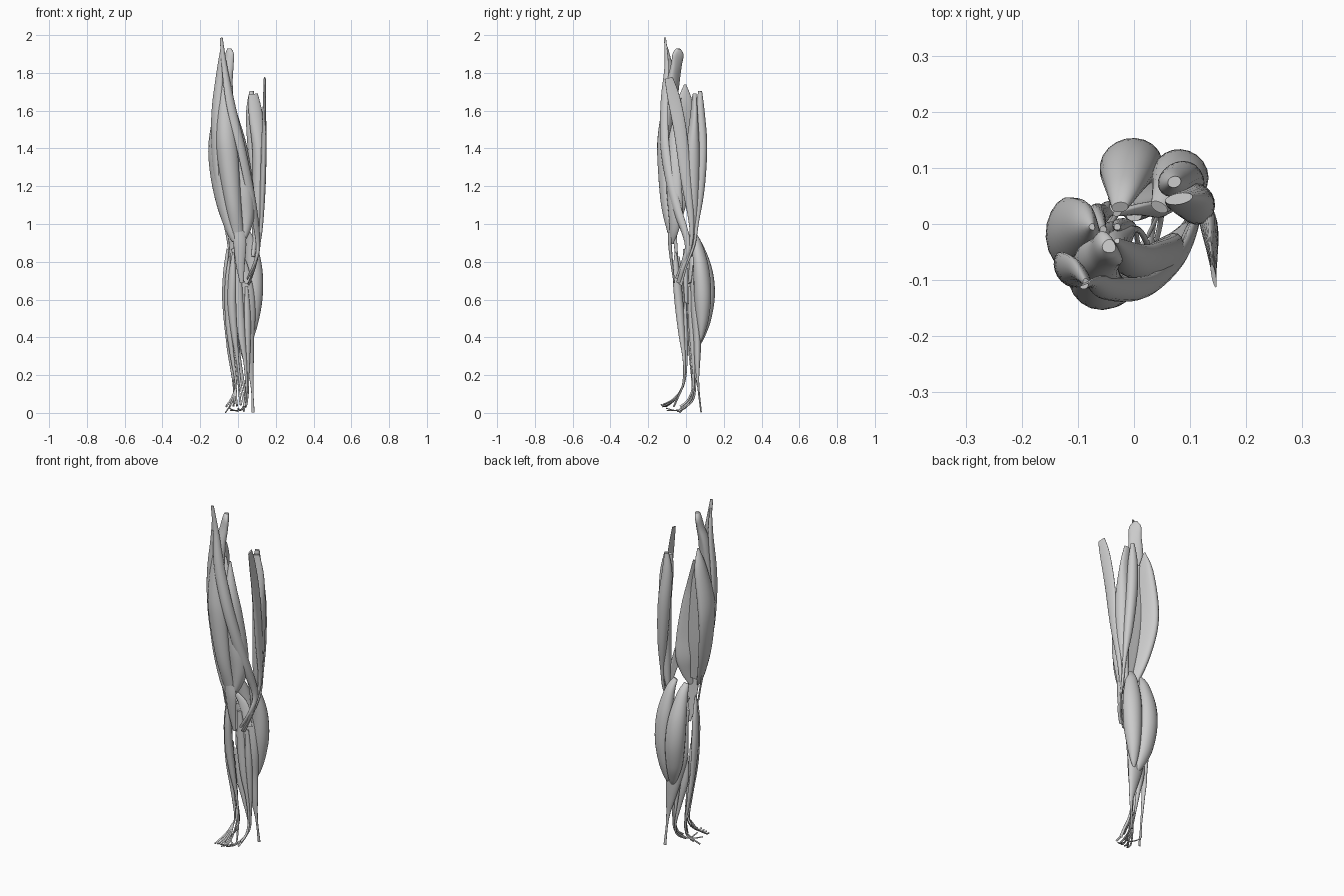
import bpy, bmesh, math
from mathutils import Vector

SIDES, STEPS = 20, 6


def spline(p0, p1, p2, p3, t):
    return [0.5 * (2 * b + (c - a) * t + (2 * a - 5 * b + 4 * c - d) * t * t
                   + (3 * b - a - 3 * c + d) * t ** 3)
            for a, b, c, d in zip(p0, p1, p2, p3)]


def muscle(name, pts, ang=(0, 0), bend=0.0):
    """Loft through (x, y, z, half width, half thickness); ang = heading of the width, top to bottom."""
    path = []
    for i in range(len(pts) - 1):
        q = [pts[max(i - 1, 0)], pts[i], pts[i + 1], pts[min(i + 2, len(pts) - 1)]]
        path += [spline(*q, k / STEPS) for k in range(STEPS)]
    path.append(list(pts[-1]))
    bm = bmesh.new()
    rings = []
    n = len(path)
    for i, p in enumerate(path):
        tan = (Vector(path[min(i + 1, n - 1)][:3]) - Vector(path[max(i - 1, 0)][:3])).normalized()
        a = math.radians(ang[0] + (ang[1] - ang[0]) * i / (n - 1))
        u = Vector((math.cos(a), math.sin(a), 0))
        u = (u - tan * u.dot(tan)).normalized()
        v = tan.cross(u)
        w, h = max(p[3], 0.002), max(p[4], 0.002)
        ring = []
        for s in range(SIDES):
            c, d = math.cos(2 * math.pi * s / SIDES), math.sin(2 * math.pi * s / SIDES)
            ring.append(bm.verts.new(Vector(p[:3]) + u * w * c + v * (h * d + bend * w * c * c)))
        rings.append(ring)
    for r0, r1 in zip(rings, rings[1:]):
        for s in range(SIDES):
            t = (s + 1) % SIDES
            bm.faces.new((r0[s], r0[t], r1[t], r1[s]))
    bm.faces.new(rings[0])
    bm.faces.new(rings[-1])
    bmesh.ops.recalc_face_normals(bm, faces=bm.faces)
    for f in bm.faces:
        f.smooth = len(f.verts) == 4
    me = bpy.data.meshes.new(name)
    bm.to_mesh(me)
    bm.free()
    bpy.context.collection.objects.link(bpy.data.objects.new(name, me))


def tendon(name, pts, r=0.006):
    muscle(name, [(*p, r, r * 0.7) for p in pts], (10, 10))


# Front of thigh
muscle("sartorius", [(-.088, -.112, 1.998, .008, .004), (-.07, -.105, 1.85, .016, .008),
                     (-.035, -.12, 1.65, .028, .011), (.025, -.115, 1.4, .03, .012),
                     (.08, -.062, 1.13, .028, .012), (.108, .005, .92, .018, .009),
                     (.095, -.01, .82, .014, .006), (.05, -.045, .72, .014, .003)], (200, 260), .3)
muscle("rectus_femoris", [(-.045, -.04, 1.94, .012, .012), (-.048, -.045, 1.91, .033, .018),
                          (-.055, -.055, 1.85, .034, .022), (-.07, -.075, 1.74, .042, .03),
                          (-.07, -.108, 1.5, .054, .038), (-.055, -.115, 1.35, .056, .036),
                          (-.025, -.108, 1.12, .042, .025), (.0, -.09, .97, .03, .009)], (110, 190), .2)
muscle("tensor_band", [(-.085, -.105, 1.95, .008, .006), (-.1, -.085, 1.8, .024, .014),
                       (-.118, -.085, 1.62, .036, .017), (-.125, -.085, 1.45, .034, .013),
                       (-.116, -.075, 1.25, .024, .008), (-.06, -.06, .96, .012, .005),
                       (-.045, -.05, .84, .008, .004)], (130, 110), .2)
muscle("vastus_lateralis", [(-.075, -.005, 1.75, .006, .005), (-.09, -.01, 1.64, .048, .028),
                            (-.113, -.03, 1.45, .076, .04), (-.11, -.04, 1.3, .077, .037),
                            (-.083, -.055, 1.13, .058, .031), (-.045, -.072, .98, .03, .018),
                            (-.025, -.078, .92, .014, .006)], (100, 125), .22)
muscle("vastus_intermedius", [(-.06, -.03, 1.68, .006, .005), (-.055, -.05, 1.55, .04, .02),
                              (-.045, -.06, 1.4, .05, .026), (-.02, -.068, 1.15, .045, .022),
                              (.0, -.075, .95, .022, .008)], (170, 180), .3)
muscle("vastus_medialis", [(-.03, -.03, 1.66, .005, .005), (.0, -.065, 1.5, .034, .018),
                           (.02, -.07, 1.38, .046, .026),
                           (.042, -.068, 1.2, .054, .032), (.05, -.06, 1.07, .048, .031),
                           (.042, -.066, .98, .03, .02), (.02, -.078, .91, .012, .006)], (210, 215), .25)
muscle("patellar_tendon", [(.0, -.088, .97, .038, .008), (.01, -.085, .9, .034, .009),
                           (.012, -.075, .8, .024, .007), (.02, -.062, .7, .01, .004)], (180, 180), .2)

# Inner and back of thigh
muscle("gracilis", [(.142, -.092, 1.785, .022, .004), (.14, -.065, 1.68, .033, .006),
                    (.138, -.03, 1.5, .034, .012), (.133, .0, 1.25, .028, .015),
                    (.122, .03, 1.0, .013, .01), (.105, .018, .87, .008, .006),
                    (.085, -.02, .77, .01, .004), (.055, -.04, .7, .012, .003)], (100, 80), .0)
muscle("semitendinosus", [(.072, .075, 1.715, .012, .01), (.07, .074, 1.6, .028, .025),
                          (.083, .082, 1.42, .034, .029), (.1, .074, 1.2, .026, .024),
                          (.112, .058, 1.02, .011, .01), (.112, .042, .9, .007, .007),
                          (.09, .0, .79, .008, .004), (.055, -.03, .69, .012, .003)], (20, 60))
muscle("semimembranosus", [(.08, .045, 1.7, .025, .01), (.095, .042, 1.58, .038, .02),
                           (.11, .036, 1.4, .034, .036), (.108, .036, 1.2, .032, .034),
                           (.1, .038, 1.05, .026, .026), (.088, .04, .93, .013, .013),
                           (.08, .025, .84, .01, .007)], (10, 20))

# Calf
muscle("gastrocnemius_medial", [(.045, .03, .975, .016, .01), (.064, .056, .91, .033, .025),
                                (.08, .08, .78, .049, .04), (.083, .088, .64, .049, .045),
                                (.077, .088, .52, .037, .034), (.07, .083, .43, .02, .015),
                                (.064, .076, .39, .006, .004)], (-25, -15))
muscle("gastrocnemius_lateral", [(-.025, .03, .965, .015, .01), (-.018, .062, .9, .032, .025),
                                 (-.011, .096, .77, .05, .042), (-.004, .106, .64, .054, .047),
                                 (.008, .096, .51, .045, .037), (.026, .083, .42, .026, .018),
                                 (.038, .074, .375, .008, .004)], (15, 10))
muscle("soleus", [(-.02, .03, .82, .025, .015), (.015, .045, .7, .06, .025),
                  (.025, .05, .55, .068, .03), (.04, .058, .4, .046, .023),
                  (.058, .06, .28, .026, .015), (.07, .062, .2, .012, .008),
                  (.076, .068, .12, .006, .005), (.08, .08, .015, .008, .004)], (0, 10))
muscle("popliteus", [(-.03, .02, .88, .01, .006), (.02, .028, .81, .025, .009),
                     (.055, .02, .7, .02, .005)], (20, 20))

# Shin
muscle("tibialis_anterior", [(-.025, -.055, .86, .006, .005), (-.03, -.05, .74, .022, .018),
                             (-.032, -.036, .58, .024, .022), (-.018, -.022, .42, .017, .016),
                             (-.002, -.01, .29, .008, .007), (.012, -.014, .17, .007, .005),
                             (.028, -.045, .09, .007, .004), (.035, -.065, .045, .008, .003)], (130, 150))
muscle("long_toe_extensor", [(-.045, -.04, .84, .006, .005), (-.055, -.03, .7, .018, .013),
                             (-.052, -.018, .5, .018, .014), (-.032, -.006, .32, .012, .01),
                             (-.012, -.01, .18, .007, .005), (-.012, -.028, .13, .008, .004)], (120, 140))
muscle("big_toe_extensor", [(-.03, -.005, .6, .006, .006), (-.026, -.003, .45, .013, .011),
                            (-.01, .0, .3, .009, .008), (.002, -.01, .17, .005, .004),
                            (.01, -.06, .09, .006, .004), (.015, -.122, .055, .006, .004)], (120, 140))
muscle("long_peroneal", [(-.055, -.01, .88, .007, .006), (-.064, .004, .76, .021, .014),
                         (-.067, .012, .62, .024, .017), (-.057, .018, .45, .018, .013),
                         (-.042, .026, .3, .01, .008), (-.026, .034, .18, .006, .005),
                         (-.022, .03, .09, .006, .004), (-.045, -.005, .04, .006, .003),
                         (.0, -.045, .02, .005, .003)], (90, 100))
muscle("short_peroneal", [(-.055, .02, .5, .006, .005), (-.05, .024, .38, .015, .012),
                          (-.034, .032, .25, .01, .008), (-.02, .038, .13, .006, .004),
                          (-.035, .01, .065, .005, .003), (-.065, -.035, .015, .006, .003)], (90, 100))

# Deep calf
muscle("tibialis_posterior", [(.0, .015, .78, .014, .01), (.005, .022, .6, .024, .016),
                              (.02, .025, .42, .02, .014), (.038, .032, .28, .01, .008),
                              (.045, .036, .15, .006, .005), (.048, .01, .08, .006, .004),
                              (.04, -.03, .045, .007, .003)], (0, 60))
muscle("long_toe_flexor", [(.045, .02, .68, .008, .006), (.05, .026, .52, .018, .013),
                           (.053, .034, .36, .014, .011), (.053, .042, .2, .006, .005),
                           (.05, .03, .09, .005, .004), (.02, -.03, .03, .006, .003)], (20, 60))
muscle("big_toe_flexor", [(-.03, .032, .55, .008, .006), (-.018, .036, .4, .02, .015),
                          (.01, .042, .26, .012, .01), (.034, .048, .14, .006, .005),
                          (.038, .03, .07, .005, .004), (.03, -.04, .02, .005, .003)], (0, 60))

# Toe tendons
for i in range(4):
    x = -.06 + i * .018
    tendon("toe_tendon_%d" % i, [(-.012, -.026, .14), ((x - .012) / 2, -.056, .085),
                                 (x, -.098 - i * .005, .05), (x, -.124 - i * .003, .045 + i * .004)], .005)
for i in range(2):
    x = -.045 + i * .04
    tendon("sole_tendon_%d" % i, [(.022, -.028, .03), ((x + .022) / 2, -.06, .025),
                                  (x + .006, -.1 - i * .006, .025 + i * .012)], .004)

# Rest exactly on the ground
bpy.context.view_layer.update()
low = min(v.co.z for o in bpy.data.objects for v in o.data.vertices)
for o in bpy.data.objects:
    o.location.z -= low
